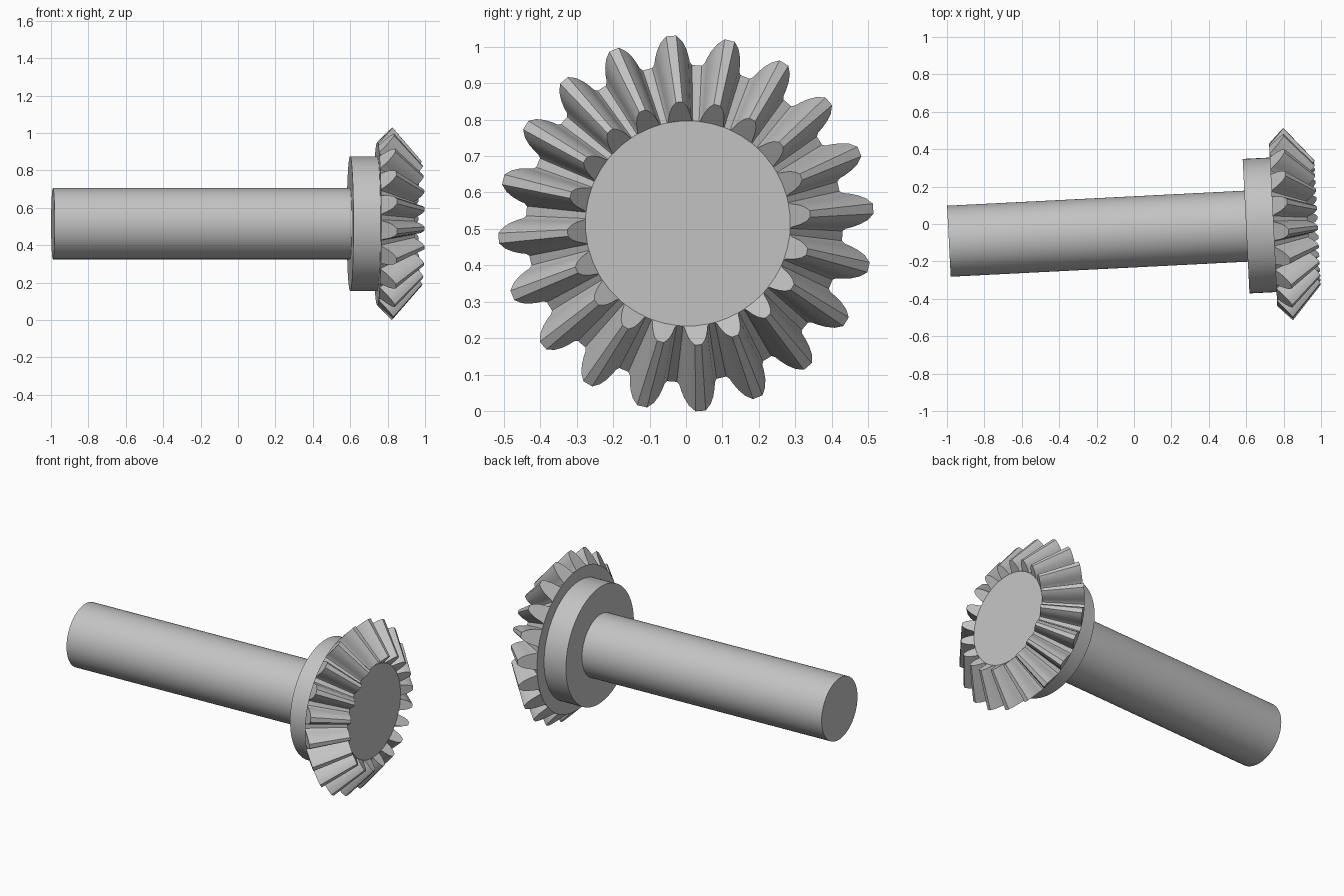
import bpy
import bmesh
import math
from mathutils import Matrix, Vector

cube = bpy.data.objects.get("Cube")
if cube:
    bpy.data.objects.remove(cube, do_unlink=True)

# One plain metal colour
steel = bpy.data.materials.new("steel_grey")
steel.use_nodes = True
colour = (0.55, 0.55, 0.55, 1.0)
steel.diffuse_color = colour
steel.node_tree.nodes["Principled BSDF"].inputs["Base Color"].default_value = colour

# The whole part runs along local x and is yawed slightly
PLACE = Matrix.Translation((0, -0.042, 0.515)) @ Matrix.Rotation(math.radians(2.9), 4, "Z")


def finish(bm, name):
    bmesh.ops.recalc_face_normals(bm, faces=bm.faces[:])
    mesh = bpy.data.meshes.new(name)
    bm.to_mesh(mesh)
    bm.free()
    mesh.materials.append(steel)
    obj = bpy.data.objects.new(name, mesh)
    bpy.context.collection.objects.link(obj)
    obj.matrix_world = PLACE
    bpy.ops.object.select_all(action="DESELECT")
    obj.select_set(True)
    bpy.context.view_layer.objects.active = obj
    bpy.ops.object.shade_smooth_by_angle(angle=math.radians(30))
    return obj


def rod(name, start, end, radius):
    bm = bmesh.new()
    turn = Matrix.Translation(((start + end) / 2, 0, 0)) @ Matrix.Rotation(math.pi / 2, 4, "Y")
    bmesh.ops.create_cone(bm, cap_ends=True, segments=96, radius1=radius,
                          radius2=radius, depth=end - start, matrix=turn)
    return finish(bm, name)


# Shaft and hub
rod("shaft", -0.991, 0.65, 0.19)
rod("hub", 0.60, 0.78, 0.36)

# Bevel gear: tooth outline at the large end, shrunk towards the cone apex
TEETH = 20
PHASE = math.radians(4.5)
APEX = Vector((1.272, 0, 0))
ROOT = Vector((0.745, 0.435))   # axial position, radius
TIP = Vector((0.825, 0.516))
SHRINK = 0.647
# (half width, height fraction) up one flank
flank = [(0.055, 0), (0.049, 0.1), (0.046, 0.3), (0.040, 0.55), (0.030, 0.8), (0.014, 1)]
outline = [(-w, t) for w, t in flank] + [(w, t) for w, t in reversed(flank)]


def gear_point(angle, t, scale):
    axial, radius = ROOT.lerp(TIP, t)
    p = Vector((axial, radius * math.cos(angle), radius * math.sin(angle)))
    return APEX + (p - APEX) * scale


bm = bmesh.new()
rings = []
for scale in (1.0, SHRINK):
    ring, cap = [], []
    for i in range(TEETH):
        centre = PHASE + i * math.tau / TEETH
        tooth = [bm.verts.new(gear_point(centre + w / ROOT.lerp(TIP, t).y, t, scale))
                 for w, t in outline]
        base = bm.verts.new(gear_point(centre, 0, scale))
        gap = bm.verts.new(gear_point(centre + math.pi / TEETH, 0, scale))
        bm.faces.new(tooth + [base])          # tooth end
        ring += tooth + [gap]
        cap += [tooth[0], base, tooth[-1], gap]
    bm.faces.new(cap)                         # flat disc inside the teeth
    rings.append(ring)

# Flanks, crests and root lands
back, front = rings
for i in range(len(back)):
    j = (i + 1) % len(back)
    bm.faces.new((back[i], back[j], front[j], front[i]))
finish(bm, "bevel_gear")
